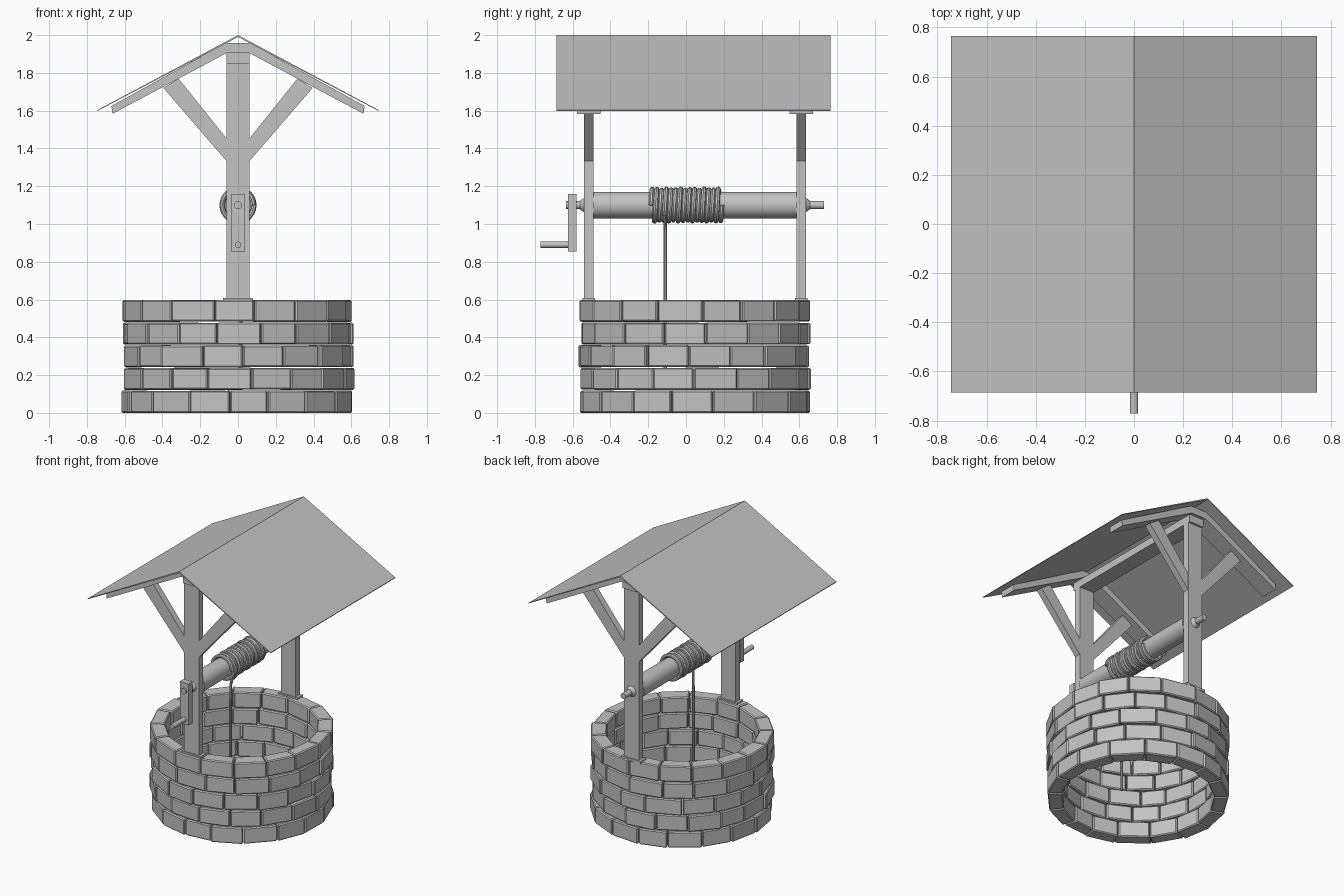
import bpy, bmesh, math, random
from mathutils import Vector

random.seed(4)
if "Cube" in bpy.data.objects:
    bpy.data.objects.remove(bpy.data.objects["Cube"], do_unlink=True)

grey = bpy.data.materials.new("plain_grey")
grey.use_nodes = True
colour = (0.55, 0.55, 0.55, 1)
grey.diffuse_color = colour
grey.node_tree.nodes["Principled BSDF"].inputs["Base Color"].default_value = colour

WELL_Y = 0.045            # centre of the well ring
POSTS = {"front": -0.515, "back": 0.61}
AXLE_Z = 1.1


def finish(name, bm):
    bmesh.ops.recalc_face_normals(bm, faces=bm.faces)
    mesh = bpy.data.meshes.new(name)
    bm.to_mesh(mesh)
    bm.free()
    mesh.materials.append(grey)
    obj = bpy.data.objects.new(name, mesh)
    bpy.context.collection.objects.link(obj)
    return obj


def smooth(obj):
    bpy.ops.object.select_all(action='DESELECT')
    obj.select_set(True)
    bpy.context.view_layer.objects.active = obj
    bpy.ops.object.shade_smooth_by_angle()


def prism(name, outline, y0, y1):
    """Extrude an x-z outline along y."""
    bm = bmesh.new()
    face = bm.faces.new([bm.verts.new((x, y0, z)) for x, z in outline])
    moved = bmesh.ops.extrude_face_region(bm, geom=[face])["geom"]
    bmesh.ops.translate(bm, vec=(0, y1 - y0, 0),
                        verts=[v for v in moved if isinstance(v, bmesh.types.BMVert)])
    return finish(name, bm)


def box(name, half_x, y0, y1, z0, z1):
    return prism(name, [(-half_x, z0), (half_x, z0), (half_x, z1), (-half_x, z1)], y0, y1)


def rod(name, radius, y0, y1, z, end_radius=None, sides=32):
    """Round bar along y."""
    bm = bmesh.new()
    bmesh.ops.create_cone(bm, cap_ends=True, segments=sides, radius1=radius,
                          radius2=radius if end_radius is None else end_radius, depth=y1 - y0)
    for v in bm.verts:
        v.co = Vector((v.co.x, v.co.z + (y0 + y1) / 2, z - v.co.y))
    obj = finish(name, bm)
    smooth(obj)
    return obj


def tube(name, points, radius):
    """Round rope following a path, converted to a mesh."""
    curve = bpy.data.curves.new(name, 'CURVE')
    curve.dimensions = '3D'
    curve.bevel_depth = radius
    curve.bevel_resolution = 2
    curve.use_fill_caps = True
    spline = curve.splines.new('POLY')
    spline.points.add(len(points) - 1)
    for p, co in zip(spline.points, points):
        p.co = (*co, 1)
    curve.materials.append(grey)
    obj = bpy.data.objects.new(name, curve)
    bpy.context.collection.objects.link(obj)
    bpy.ops.object.select_all(action='DESELECT')
    obj.select_set(True)
    bpy.context.view_layer.objects.active = obj
    bpy.ops.object.convert(target='MESH')
    smooth(bpy.context.view_layer.objects.active)


# Stone ring: staggered courses of separate bevelled blocks
BRICKS = 17
COURSE = 0.12
for row, phase in enumerate((16, 6, 23, 11, 8)):
    bm = bmesh.new()
    step = math.tau / BRICKS
    edges = [math.radians(phase) + i * step + random.uniform(-0.03, 0.03) for i in range(BRICKS)]
    edges.append(edges[0] + math.tau)
    for a, b in zip(edges, edges[1:]):
        gap = 0.004
        inner = 0.512 + random.uniform(-0.006, 0.006)
        outer = 0.608 + random.uniform(-0.007, 0.01)
        z0 = row * COURSE + (random.uniform(0.001, 0.004) if row else 0)
        z1 = (row + 1) * COURSE - random.uniform(0.001, 0.004)
        ring = [(inner, a + gap), (outer, a + gap), (outer, b - gap), (inner, b - gap)]
        low, high = ([bm.verts.new((r * math.sin(t), WELL_Y - r * math.cos(t), z)) for r, t in ring]
                     for z in (z0, z1))
        bm.faces.new(low)
        bm.faces.new(high)
        for i in range(4):
            j = (i + 1) % 4
            bm.faces.new((low[i], low[j], high[j], high[i]))
    bmesh.ops.recalc_face_normals(bm, faces=bm.faces)
    bmesh.ops.bevel(bm, geom=bm.edges[:], offset=0.007, segments=1, affect='EDGES')
    finish(f"stone_course_{row + 1}", bm)

# Posts, their foot plates, braces and rafters
brace = [(0.058, 1.33), (0.395, 1.72), (0.315, 1.77), (0.058, 1.45)]
rafter = [(0.0, 1.905), (0.06, 1.905), (0.665, 1.583), (0.67, 1.625), (0.067, 1.957), (0.0, 1.957)]
for end, y in POSTS.items():
    box(f"{end}_post", 0.06, y - 0.025, y + 0.025, 0.6, 1.85)
    box(f"{end}_post_foot", 0.08, y - 0.033, y + 0.033, 0.59, 0.608)
    for side, s in (("left", 1), ("right", -1)):
        prism(f"{end}_{side}_brace", [(s * x, z) for x, z in brace], y - 0.024, y + 0.024)
        prism(f"{end}_{side}_rafter", [(s * x, z) for x, z in rafter], y - 0.0625, y + 0.0625)

# Beam joining the posts, and the thin pitched roof
box("ridge_beam", 0.06, -0.555, 0.65, 1.85, 1.905)
prism("roof", [(-0.745, 1.598), (0, 1.99), (0.745, 1.598), (0.745, 1.603), (0, 2.0), (-0.745, 1.603)],
      -0.685, 0.765)

# Winding drum, axle and collars
rod("drum", 0.07, -0.49, 0.585, AXLE_Z)
rod("axle", 0.021, -0.635, 0.73, AXLE_Z)
rod("front_collar", 0.022, -0.562, -0.54, AXLE_Z, end_radius=0.038)
rod("back_collar", 0.038, 0.635, 0.657, AXLE_Z, end_radius=0.022)

# Crank and handle
box("crank_arm", 0.036, -0.625, -0.58, 0.855, 1.16)
rod("crank_handle", 0.017, -0.77, -0.58, 0.89, sides=20)

# Coiled rope, and the loose length hanging into the well
TURNS, PER_TURN = 15, 24
coil = []
for i in range(TURNS * PER_TURN + 1):
    t = math.tau * i / PER_TURN
    wobble = 0.003 * math.sin(t * 0.37)
    coil.append(((0.082 + wobble) * math.cos(t), -0.185 + 0.375 * i / (TURNS * PER_TURN),
                 AXLE_Z + (0.082 + wobble) * math.sin(t)))
tube("rope_coil", coil, 0.0135)
tube("hanging_rope", [(0.082, -0.12, 1.09), (0.075, -0.116, 1.055), (0.052, -0.112, 1.02),
                      (0.028, -0.11, 0.99), (0.017, -0.11, 0.95), (0.015, -0.11, 0.13)], 0.0095)
